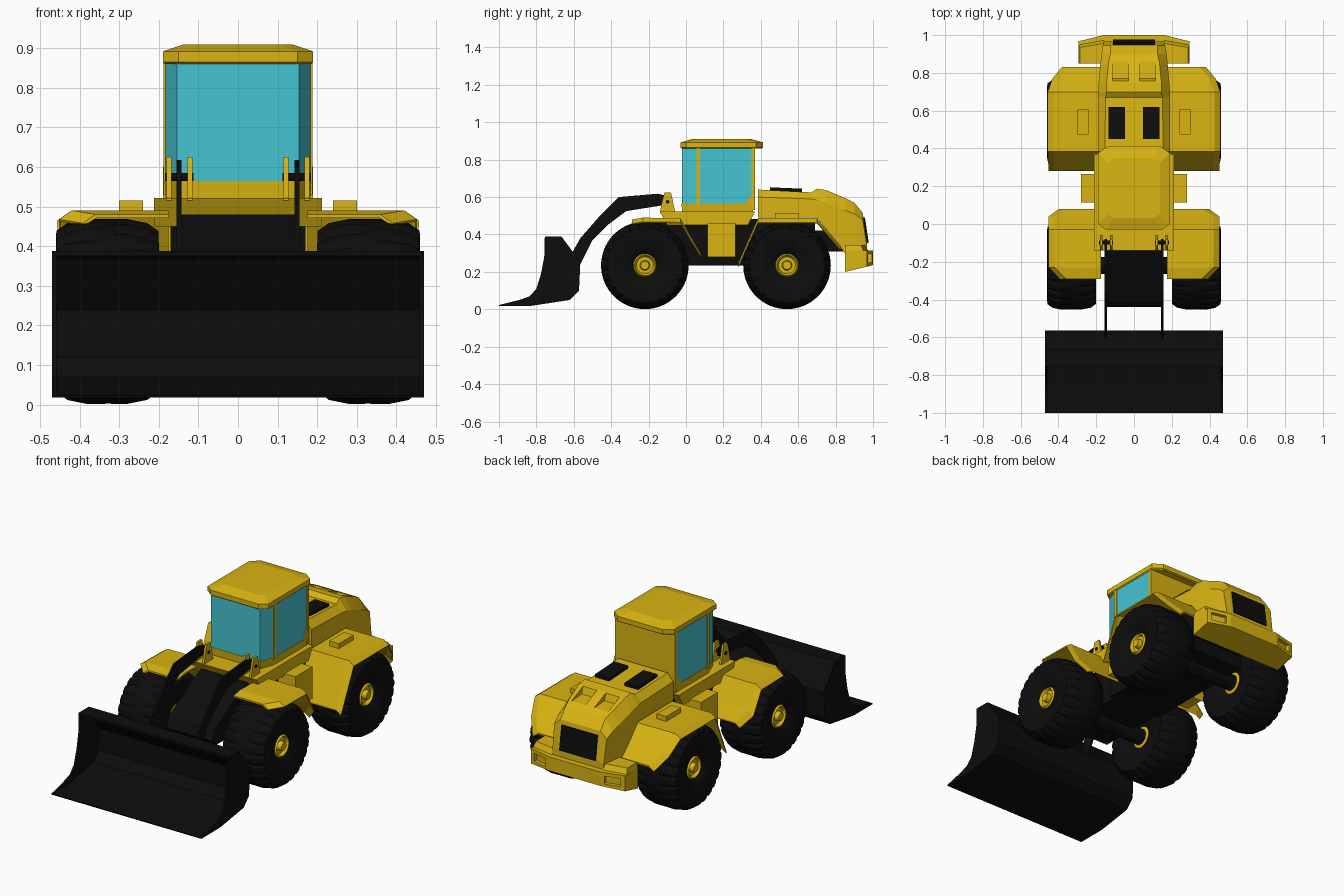
import bpy, bmesh, math
from mathutils import Vector

if "Cube" in bpy.data.objects:
    bpy.data.objects.remove(bpy.data.objects["Cube"])


def material(name, rgb):
    m = bpy.data.materials.new(name)
    m.diffuse_color = (*rgb, 1)
    m.use_nodes = True
    m.node_tree.nodes["Principled BSDF"].inputs["Base Color"].default_value = m.diffuse_color
    return m


YELLOW = material("yellow paint", (0.70, 0.46, 0.006))
BLACK = material("black rubber and steel", (0.004, 0.004, 0.004))
GLASS = material("blue glass", (0.06, 0.56, 0.65))


def make(name, verts, faces, mat):
    bm = bmesh.new()
    vs = [bm.verts.new(v) for v in verts]
    for f in faces:
        bm.faces.new([vs[i] for i in f])
    bmesh.ops.recalc_face_normals(bm, faces=bm.faces)
    me = bpy.data.meshes.new(name)
    bm.to_mesh(me)
    bm.free()
    me.materials.append(mat)
    ob = bpy.data.objects.new(name, me)
    bpy.context.collection.objects.link(ob)
    return ob


def loft(name, rings, mat, closed=False):
    """Skin equal-length rings; cap the ends, or join last to first."""
    n, k = len(rings[0]), len(rings)
    verts = [p for r in rings for p in r]
    faces = [(r * n + i, r * n + (i + 1) % n, (r + 1) % k * n + (i + 1) % n, (r + 1) % k * n + i)
             for r in range(k if closed else k - 1) for i in range(n)]
    if not closed:
        faces += [tuple(range(n)), tuple(range((k - 1) * n, k * n))]
    return make(name, verts, faces, mat)


def side_prism(name, pts, a, b, mat):      # (y, z) profile extruded along x
    return loft(name, [[(x, y, z) for y, z in pts] for x in (a, b)], mat)


def plan_prism(name, pts, levels, mat):    # right half of an (x, y) plan; levels = (z, scale)
    full = pts + [(-x, y) for x, y in reversed(pts)]
    cy = sum(p[1] for p in pts) / len(pts)
    return loft(name, [[(x * s, cy + (y - cy) * s, z) for x, y in full] for z, s in levels], mat)


def box(name, lo, hi, mat):
    (x0, y0, z0), (x1, y1, z1) = lo, hi
    return side_prism(name, [(y0, z0), (y1, z0), (y1, z1), (y0, z1)], x0, x1, mat)


def lathe(name, prof, centre, side, mat, segs, groove=0.0, closed=False):
    cx, cy, cz = centre
    rings = []
    for x, r in prof:
        ring = []
        for i in range(segs):
            shift = 0 if x < 0 else 2
            rr = r - groove if r > 0.2 and (i + shift) % 4 < 1 and x != 0 else r
            a = math.tau * i / segs
            ring.append((cx + side * x, cy + rr * math.cos(a), cz + rr * math.sin(a)))
        rings.append(ring)
    return loft(name, rings, mat, closed)


def active(ob):
    bpy.ops.object.select_all(action='DESELECT')
    ob.select_set(True)
    bpy.context.view_layer.objects.active = ob


def cut(ob, cutter):
    active(ob)
    m = ob.modifiers.new("cut", 'BOOLEAN')
    m.operation = 'DIFFERENCE'
    m.object = cutter
    bpy.ops.object.modifier_apply(modifier=m.name)
    bpy.data.objects.remove(cutter)


# Wheels: treaded tyres and dished hubs
half = [(-0.085, 0.05), (-0.1, 0.068), (-0.12, 0.11), (-0.13, 0.165), (-0.129, 0.204),
        (-0.10, 0.224), (-0.05, 0.234)]
tyre = half + [(0, 0.233)] + [(-x, r) for x, r in reversed(half)]
hub = [(-0.09, 0.01), (-0.10, 0.045), (-0.095, 0.062), (0.095, 0.062), (0.105, 0.055),
       (0.088, 0.045), (0.088, 0.027), (0.112, 0.022), (0.112, 0.004)]
for end, y in (("front", -0.22), ("rear", 0.54)):
    for s in (1, -1):
        c = (0.33 * s, y, 0.235)
        t = lathe(end + "_tyre", tyre, c, s, BLACK, 96, 0.009, True)
        active(t)
        bpy.ops.object.shade_smooth_by_angle(angle=math.radians(25))
        lathe(end + "_hub", hub, c, s, YELLOW, 24)
    lathe(end + "_axle", [(-0.25, 0.045), (0.25, 0.045)], (0, y, 0.235), 1, BLACK, 16)

# Fenders: thin folded sheets with clipped corners, as (y, z, outer x)
front_path = [(-0.29, 0.48, 0.38), (-0.23, 0.49, 0.44), (-0.03, 0.487, 0.44),
              (0.04, 0.365, 0.44), (0.08, 0.30, 0.385)]
rear_path = [(0.28, 0.25, 0.44), (0.385, 0.487, 0.445), (0.70, 0.487, 0.445),
             (0.77, 0.405, 0.42), (0.83, 0.335, 0.37)]
for s in (1, -1):
    for name, path in (("front_fender", front_path), ("rear_fender", rear_path)):
        loft(name, [[(s * 0.175, y, z), (s * (xo - 0.02), y, z), (s * (xo + 0.012), y, z - 0.022),
                     (s * (xo + 0.008), y, z - 0.028), (s * (xo - 0.022), y, z - 0.009),
                     (s * 0.175, y, z - 0.009)] for y, z, xo in path], YELLOW)
    box("fender_lamp", (s * 0.24, 0.475, 0.485), (s * 0.30, 0.605, 0.515), YELLOW)

# Chassis
side_prism("front_chassis", [(0.05, 0.48), (-0.14, 0.48), (-0.41, 0.33), (-0.44, 0.27),
                             (-0.40, 0.235), (0.05, 0.235)], -0.145, 0.145, BLACK)
box("rear_chassis", (-0.17, 0.0, 0.235), (0.17, 0.69, 0.482), BLACK)
box("rear_underside", (-0.15, 0.68, 0.31), (0.15, 0.88, 0.42), BLACK)
box("side_tanks", (-0.28, 0.115, 0.28), (0.28, 0.265, 0.46), YELLOW)
side_prism("platform", [(-0.14, 0.522), (0.37, 0.522), (0.33, 0.45), (-0.10, 0.45)],
           -0.212, 0.212, YELLOW)

# Cab
plan = [(0.155, -0.024), (0.186, 0.06), (0.186, 0.362)]
plan_prism("cab_base", plan, [(0.52, 0.98), (0.565, 1)], YELLOW)
plan_prism("cab_glass", [(0.154, -0.022), (0.184, 0.06), (0.184, 0.352)],
           [(0.56, 1), (0.865, 1)], GLASS)
box("cab_back_wall", (-0.188, 0.35, 0.53), (0.188, 0.368, 0.87), YELLOW)
for s in (1, -1):
    box("cab_side_pillar", (s * 0.175, 0.056, 0.55), (s * 0.188, 0.076, 0.87), YELLOW)
    side_prism("cab_rear_gusset", [(0.31, 0.56), (0.36, 0.56), (0.36, 0.62)],
               s * 0.175, s * 0.188, YELLOW)
plan_prism("cab_roof", [(0.15, -0.03), (0.19, 0.0), (0.19, 0.375), (0.14, 0.412)],
           [(0.86, 0.97), (0.865, 1), (0.892, 1), (0.91, 0.72)], YELLOW)

# Engine hood: sections as (y, half width, bottom, shoulder, top, top half width)
sections = [(0.385, 0.19, 0.492, 0.60, 0.64, 0.155), (0.67, 0.19, 0.492, 0.59, 0.625, 0.15),
            (0.70, 0.19, 0.492, 0.585, 0.645, 0.145), (0.75, 0.187, 0.43, 0.57, 0.637, 0.145),
            (0.85, 0.178, 0.30, 0.53, 0.595, 0.135), (0.90, 0.172, 0.28, 0.51, 0.57, 0.125),
            (0.945, 0.165, 0.28, 0.48, 0.515, 0.125), (0.967, 0.16, 0.28, 0.34, 0.36, 0.125)]
hood = loft("engine_hood", [[(w, y, b), (w, y, sh), (wt, y, t), (-wt, y, t), (-w, y, sh), (-w, y, b)]
                            for y, w, b, sh, t, wt in sections], YELLOW)
for s in (1, -1):
    cut(hood, side_prism("pocket_cutter", [(0.86, 0.67), (0.86, 0.588), (0.77, 0.595), (0.745, 0.67)],
                         s * 0.028, s * 0.115, YELLOW))
    side_prism("hood_vent", [(0.45, 0.62), (0.45, 0.652), (0.62, 0.645), (0.62, 0.61)],
               s * 0.048, s * 0.135, BLACK)
side_prism("rear_grille", [(0.93, 0.49), (0.957, 0.49), (0.977, 0.355), (0.95, 0.355)],
           -0.112, 0.112, BLACK)

# Counterweight: bumper bar with raised corner blocks and lamp recesses
bumper_plan = [(0.295, 0.85), (0.295, 0.967), (0.16, 1.0)]
bumper = plan_prism("counterweight", bumper_plan, [(0.2, 1), (0.315, 1)], YELLOW)
for v in bumper.data.vertices:
    if v.co.z < 0.25:
        v.co.z += (v.co.y - 0.85) * 0.24
for s in (1, -1):
    ang = math.atan2(0.033, 0.135)
    t, n = Vector((math.cos(ang), -math.sin(ang), 0)), Vector((math.sin(ang), math.cos(ang), 0))
    mid = Vector((0.228, 0.983, 0))
    quad = [mid + t * a + n * b for a, b in ((-0.045, -0.02), (0.045, -0.02), (0.045, 0.03), (-0.045, 0.03))]
    cut(bumper, loft("lamp_cutter", [[(s * p.x, p.y, z) for p in quad] for z in (0.25, 0.295)], YELLOW))
    block = [(0.16, 0.85), (0.295, 0.85), (0.295, 0.95), (0.16, 0.975)]
    loft("counterweight_corner", [[(s * x, y, 0.31) for x, y in block],
                                  [(s * (0.155 + (x - 0.155) * 0.94), 0.85 + (y - 0.85) * 0.85, 0.345)
                                   for x, y in block]], YELLOW)

# Lift arms, brackets and pins
arm = [(-0.08, 0.60), (-0.15, 0.618), (-0.36, 0.60), (-0.46, 0.50), (-0.565, 0.38), (-0.61, 0.30),
       (-0.565, 0.24), (-0.50, 0.37), (-0.42, 0.45), (-0.32, 0.525), (-0.13, 0.555), (-0.08, 0.555)]
bracket = [(-0.14, 0.515), (-0.13, 0.57), (-0.115, 0.625), (-0.08, 0.625), (-0.06, 0.53), (-0.06, 0.515)]
for s in (1, -1):
    side_prism("lift_arm", arm, s * 0.143, s * 0.155, BLACK)
    for x in (0.121, 0.174):
        side_prism("arm_bracket", bracket, s * (x - 0.006), s * (x + 0.006), YELLOW)
    lathe("arm_pin", [(-0.036, 0.01), (0.036, 0.01)], (s * 0.148, -0.098, 0.575), 1, BLACK, 12)

# Bucket: curved shell closed by two end plates
outer = [(-1.0, 0.018), (-0.83, 0.018), (-0.62, 0.05), (-0.572, 0.10), (-0.565, 0.25),
         (-0.60, 0.30), (-0.665, 0.388), (-0.755, 0.388)]
inner = [(-0.755, 0.375), (-0.675, 0.368), (-0.625, 0.29), (-0.59, 0.24), (-0.597, 0.12),
         (-0.64, 0.07), (-0.83, 0.032), (-1.0, 0.023)]
edge = [(-0.758, 0.28), (-0.775, 0.19), (-0.80, 0.11), (-0.835, 0.07), (-0.89, 0.05), (-1.0, 0.023)]
side_prism("bucket_shell", outer + inner, -0.468, 0.468, BLACK)
for s in (1, -1):
    side_prism("bucket_end_plate", outer + edge, s * 0.458, s * 0.47, BLACK)
